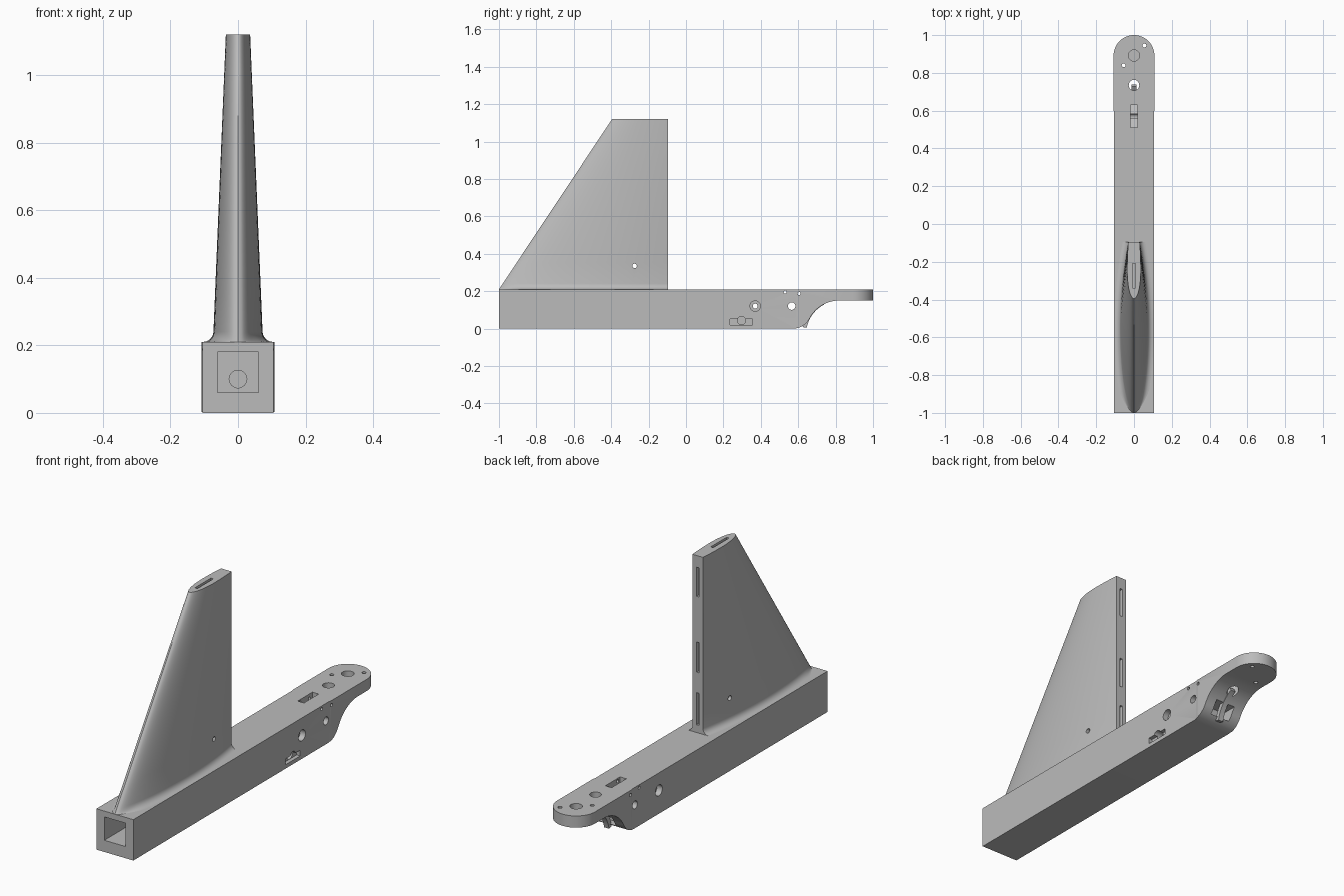
import bpy, bmesh
from math import sin, cos, pi, sqrt, radians, atan2

if "Cube" in bpy.data.objects:
    bpy.data.objects.remove(bpy.data.objects["Cube"])

grey = bpy.data.materials.new("light grey")
grey.use_nodes = True
grey.diffuse_color = (0.5, 0.5, 0.5, 1)
grey.node_tree.nodes["Principled BSDF"].inputs["Base Color"].default_value = (0.5, 0.5, 0.5, 1)


def make(name, bm):
    bmesh.ops.recalc_face_normals(bm, faces=bm.faces)
    mesh = bpy.data.meshes.new(name)
    bm.to_mesh(mesh)
    bm.free()
    mesh.materials.append(grey)
    obj = bpy.data.objects.new(name, mesh)
    bpy.context.collection.objects.link(obj)
    return obj


def prism(name, pts, axis, lo, hi):
    """Extrude a 2D outline along an axis; the outline uses the other two in order."""
    bm = bmesh.new()

    def place(p, h):
        c = list(p)
        c.insert("xyz".index(axis), h)
        return bm.verts.new(c)
    a = [place(p, lo) for p in pts]
    b = [place(p, hi) for p in pts]
    bm.faces.new(a)
    bm.faces.new(b)
    for i in range(len(pts)):
        j = (i + 1) % len(pts)
        bm.faces.new((a[i], a[j], b[j], b[i]))
    return make(name, bm)


def arc(cx, cy, r, start, end, n=16):
    return [(cx + r * cos(start + (end - start) * i / n),
             cy + r * sin(start + (end - start) * i / n)) for i in range(n + 1)]


def rect(a0, a1, b0, b1):
    return [(a0, b0), (a1, b0), (a1, b1), (a0, b1)]


def disc(cx, cy, r):
    return arc(cx, cy, r, 0, 2 * pi, 32)[:-1]


def combine(obj, pts, axis, lo, hi, op="DIFFERENCE"):
    tool = prism("cutter", pts, axis, lo, hi)
    tool.hide_render = True
    mod = obj.modifiers.new("cut", "BOOLEAN")
    mod.object, mod.operation, mod.solver = tool, op, "EXACT"
    bpy.context.view_layer.objects.active = obj
    bpy.ops.object.modifier_apply(modifier=mod.name)
    bpy.data.objects.remove(tool)


def smooth(obj):
    bpy.ops.object.select_all(action="DESELECT")
    obj.select_set(True)
    bpy.context.view_layer.objects.active = obj
    bpy.ops.object.shade_smooth_by_angle(angle=radians(30))


# Beam: side profile with an S-shaped underside and a thin tail tongue
TOP, HALF, TIP = 0.21, 0.105, 0.108
turn = atan2(0.13, -0.248)
under = arc(0.572, 0.1, 0.1, -pi / 2, turn - pi) + arc(0.82, -0.03, 0.18, turn, pi / 2)[1:]
beam = prism("beam", [(-1, 0)] + under + [(1.01, 0.15), (1.01, TOP), (-1, TOP)], "x", -0.2, 0.2)

# Plan outline with rounded tail
plan = ([(-HALF, -1.0), (HALF, -1.0), (HALF, 0.59), (TIP, 0.6)]
        + arc(0, 1 - TIP, TIP, 0, pi, 32) + [(-TIP, 0.6), (-HALF, 0.59)])
combine(beam, plan, "z", -0.1, 0.4, "INTERSECT")

# Square socket in the front end, with a round bore beyond it
combine(beam, rect(-0.06, 0.06, 0.06, 0.18), "y", -1.1, 0.2)
combine(beam, disc(0, 0.1, 0.026), "y", 0.19, 0.3)

# Cross holes through the sides, the larger one counterbored
for y, z, r in [(0.37, 0.12, 0.013), (0.565, 0.12, 0.02), (0.53, 0.195, 0.008), (0.605, 0.187, 0.008)]:
    combine(beam, disc(y, z, r), "x", -0.2, 0.2)
for lo, hi in [(0.075, 0.2), (-0.2, -0.075)]:
    combine(beam, disc(0.37, 0.12, 0.028), "x", lo, hi)

# Stepped notch low on one side
combine(beam, rect(0.235, 0.355, 0.02, 0.05), "x", 0.085, 0.2)
combine(beam, disc(0.297, 0.043, 0.022), "x", 0.06, 0.2)

# Tail holes seen from above, with a shallow round seat
for x, y, r in [(0, 0.735, 0.028), (0.055, 0.945, 0.01), (-0.055, 0.84, 0.01)]:
    combine(beam, disc(x, y, r), "z", -0.1, 0.4)
combine(beam, disc(0, 0.892, 0.03), "z", 0.18, 0.4)

# Slot with a sloping floor in the upper face
combine(beam, [(0.51, 0.3), (0.51, 0.17), (0.63, 0.1), (0.63, 0.3)], "x", -0.018, 0.018)

# Pocket in the curved underside
combine(beam, rect(-0.055, 0.055, 0.025, 0.085), "y", 0.6, 0.75)
smooth(beam)

# Curved lever standing in the pocket
lever = prism("lever", arc(0.82, -0.03, 0.2, 2.05, 2.95) + arc(0.82, -0.03, 0.178, 2.95, 2.05),
              "x", -0.014, 0.014)
smooth(lever)


# Fin: tapered sections with a blunt trailing edge and a flared root
TRAIL, HEIGHT, N = -0.095, 1.12, 28


def section(z):
    t = (z - TOP) / (HEIGHT - TOP)
    nose = -1 + 0.605 * t
    wide = 0.074 - 0.038 * t
    drop = max(0, 1 - (z - TOP) / 0.03)
    flare = 0.03 * (1 - sqrt(max(0, 1 - drop * drop)))
    side = []
    for i in range(1, N + 1):
        u = (i / N) ** 1.6
        if u < 0.5:
            w = wide * sqrt(1 - (1 - 2 * u) ** 2)
        else:
            w = wide - (wide - 0.03) * (2 * u - 1) ** 2
        side.append((w + flare * min(1, u * 8), nose + (TRAIL - nose) * u))
    return [(0, nose)] + side + [(-x, y) for x, y in reversed(side)]


bm = bmesh.new()
heights = [TOP + 0.03 * (1 - cos(i * pi / 12)) for i in range(7)]
heights += [0.24 + (HEIGHT - 0.24) * i / 8 for i in range(1, 9)]
rings = [[bm.verts.new((x, y, z)) for x, y in section(z)] for z in heights]
for a, b in zip(rings, rings[1:]):
    for i in range(len(a)):
        j = (i + 1) % len(a)
        bm.faces.new((a[i], a[j], b[j], b[i]))
bm.faces.new(rings[0])
bm.faces.new(rings[-1])
fin = make("fin", bm)

# Slots in the trailing edge and tip, and a pin hole through the fin
for z0, z1 in [(0.25, 0.415), (0.52, 0.675), (0.91, 1.06)]:
    combine(fin, rect(-0.007, 0.007, z0, z1), "y", TRAIL - 0.05, 0)
combine(fin, rect(-0.007, 0.007, -0.34, -0.21), "z", HEIGHT - 0.06, 1.3)
combine(fin, disc(-0.275, 0.335, 0.012), "x", -0.2, 0.2)
smooth(fin)
